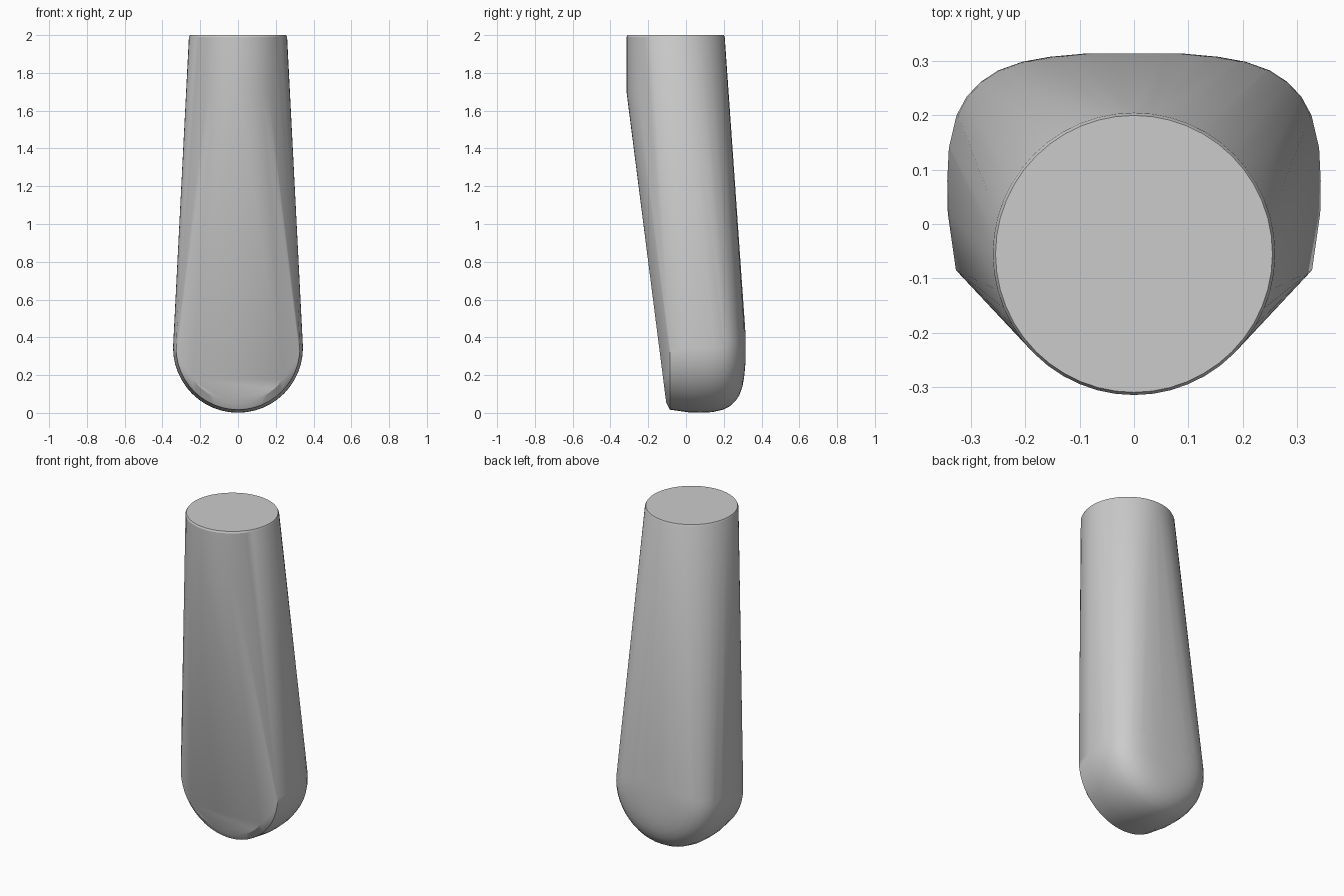
import bpy, bmesh
from math import sin, cos, pi, radians

if "Cube" in bpy.data.objects:
    bpy.data.objects.remove(bpy.data.objects["Cube"])

bm = bmesh.new()
N = 48


def level_ring(r, z, y=-0.055):
    # horizontal ring around the neck axis
    for i in range(N):
        a = 2 * pi * i / N
        bm.verts.new((r * cos(a), y + r * sin(a), z))


def upright_ring(r, y, z=0.345):
    # ring around the front-to-back axis of the rounded foot
    for i in range(N):
        a = 2 * pi * i / N
        bm.verts.new((r * cos(a), y, z + r * sin(a)))


# round neck with a tiny top bevel and a bend at the front
level_ring(0.255, 2.0)
level_ring(0.26, 1.99)
level_ring(0.26, 1.70)

# domed foot, profile as (y, radius)
for y, r in [(-0.085, 0.328), (0.02, 0.343), (0.08, 0.344), (0.14, 0.341),
             (0.20, 0.327), (0.235, 0.308), (0.262, 0.282), (0.283, 0.25),
             (0.299, 0.205), (0.308, 0.155), (0.314, 0.09)]:
    upright_ring(r, y)

# lower lip of the sloping front face
for i in range(17):
    a = radians(-55 + 110 * i / 16)
    z = 0.345 - 0.29 * cos(a)
    bm.verts.new((0.29 * sin(a), -0.105 - 0.127 * (z - 0.055), z))

# skin everything with one convex surface
hull = bmesh.ops.convex_hull(bm, input=bm.verts[:], use_existing_faces=False)
spare = set(hull["geom_interior"]) | set(hull["geom_unused"])
bmesh.ops.delete(bm, geom=[v for v in spare if isinstance(v, bmesh.types.BMVert)],
                 context='VERTS')
bmesh.ops.dissolve_limit(bm, angle_limit=radians(0.5), verts=bm.verts[:], edges=bm.edges[:])
bmesh.ops.recalc_face_normals(bm, faces=bm.faces[:])

mesh = bpy.data.meshes.new("lever_handle")
bm.to_mesh(mesh)
bm.free()
handle = bpy.data.objects.new("lever_handle", mesh)
bpy.context.collection.objects.link(handle)
bpy.context.view_layer.objects.active = handle
handle.select_set(True)
bpy.ops.object.shade_smooth_by_angle(angle=radians(25))
